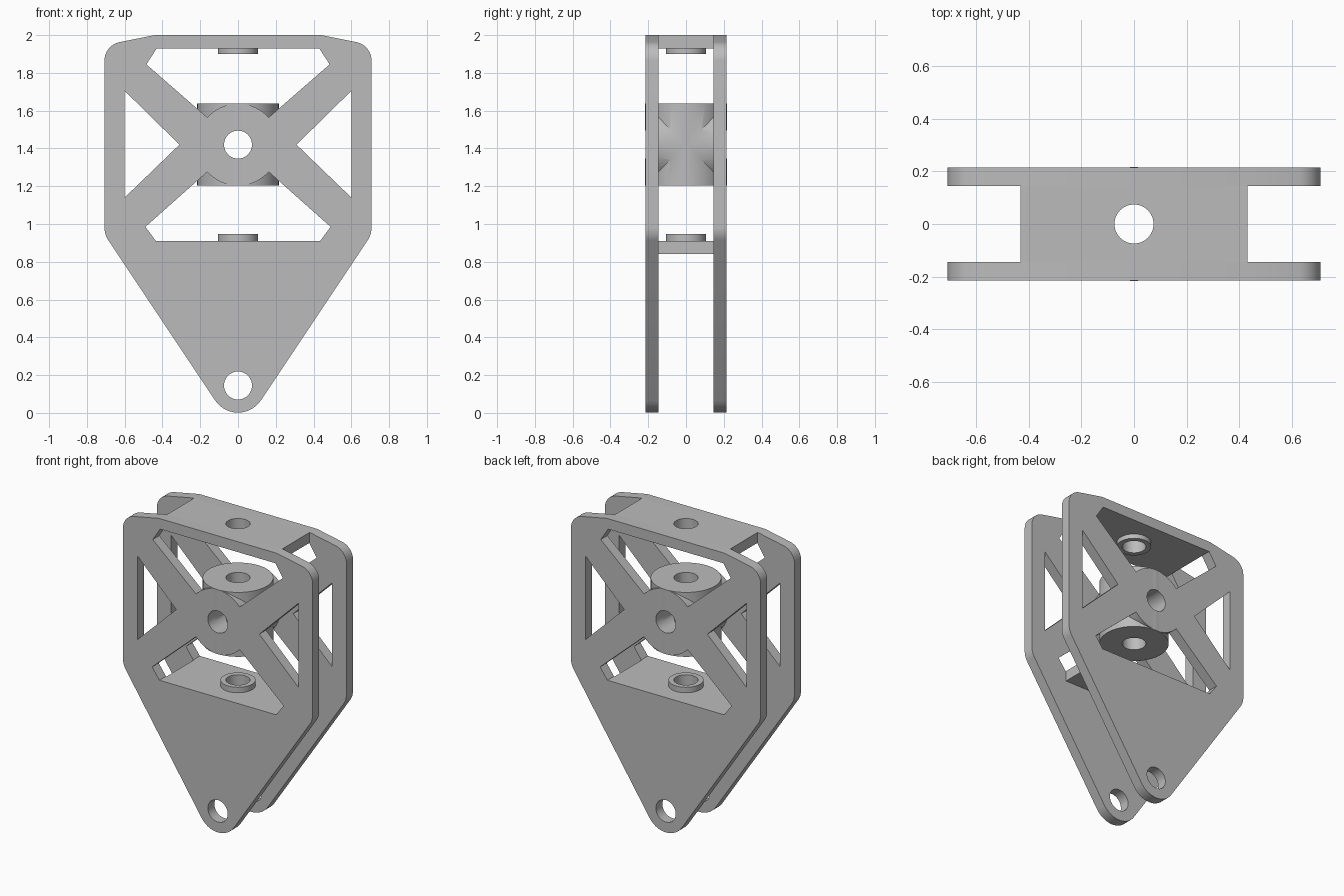
import bpy
from math import sin, cos, pi, tan, atan2, radians
from mathutils import Vector

cube = bpy.data.objects.get("Cube")
if cube:
    bpy.data.objects.remove(cube, do_unlink=True)

PLATE_Y, PLATE_HALF = 0.18, 0.035   # plate centre offset, half thickness
HUB_Z, HUB_R, BORE = 1.42, 0.215, 0.074

grey = bpy.data.materials.new("plain grey")
grey.use_nodes = True
grey.diffuse_color = (0.5, 0.5, 0.5, 1)
grey.node_tree.nodes["Principled BSDF"].inputs["Base Color"].default_value = (0.5, 0.5, 0.5, 1)


def finish(obj, name):
    obj.name = name
    obj.data.materials.clear()
    obj.data.materials.append(grey)
    bpy.ops.object.select_all(action='DESELECT')
    obj.select_set(True)
    bpy.context.view_layer.objects.active = obj
    bpy.ops.object.shade_smooth_by_angle(angle=radians(30))
    return obj


def cylinder(radius, depth, z, along_y=False):
    bpy.ops.mesh.primitive_cylinder_add(
        vertices=64, radius=radius, depth=depth, location=(0, 0, z),
        rotation=(pi / 2 if along_y else 0, 0, 0))
    return bpy.context.object


def box(size, z):
    bpy.ops.mesh.primitive_cube_add(size=1, location=(0, 0, z))
    obj = bpy.context.object
    obj.scale = size
    bpy.ops.object.transform_apply(location=False, rotation=False, scale=True)
    return obj


def combine(obj, other, operation):
    mod = obj.modifiers.new("combine", 'BOOLEAN')
    mod.operation, mod.solver, mod.object = operation, 'EXACT', other
    bpy.context.view_layer.objects.active = obj
    bpy.ops.object.modifier_apply(modifier=mod.name)
    bpy.data.objects.remove(other, do_unlink=True)


def drill(obj):
    combine(obj, cylinder(BORE, 4, 1), 'DIFFERENCE')


def arc(cx, cz, r, a0, a1, steps):
    return [(cx + r * cos(a0 + (a1 - a0) * i / steps),
             cz + r * sin(a0 + (a1 - a0) * i / steps)) for i in range(steps + 1)]


def circle(cz, r):
    return arc(0, cz, r, 0, 2 * pi, 48)[:-1]


def rounded(corners):
    """Closed outline from (x, z, fillet radius) corners."""
    pts = []
    for i, (x, z, r) in enumerate(corners):
        p = Vector((x, z))
        if r == 0:
            pts.append((x, z))
            continue
        d0 = (Vector(corners[i - 1][:2]) - p).normalized()
        d1 = (Vector(corners[(i + 1) % len(corners)][:2]) - p).normalized()
        half = d0.angle(d1) / 2
        centre = p + (d0 + d1).normalized() * r / sin(half)
        s, e = p + d0 * r / tan(half) - centre, p + d1 * r / tan(half) - centre
        a0 = atan2(s.y, s.x)
        turn = (atan2(e.y, e.x) - a0 + pi) % (2 * pi) - pi
        pts += arc(centre.x, centre.y, r, a0, a0 + turn, 14)
    return pts


# Plate outline and window shapes
right_side = [(0.707, 0.945, 0.12), (0.707, 1.947, 0.1), (0.44, 2.0, 0)]
outline = rounded([(0, -0.115, 0.145)] + right_side
                  + [(-x, z, r) for x, z, r in reversed(right_side)])
a = radians(41.5)
top_window = [(-0.485, 1.845), (-0.43, 1.93), (0.43, 1.93), (0.485, 1.845)] \
    + arc(0, HUB_Z, 0.217, a, pi - a, 24)
low_window = [(-0.49, 0.985), (-0.435, 0.91), (0.435, 0.91), (0.49, 0.985)] \
    + arc(0, HUB_Z, 0.217, -a, a - pi, 24)
side_window = [(0.6, 1.705), (0.6, 1.14), (0.31, 1.42)]
loops = [outline, top_window, low_window, side_window,
         [(-x, z) for x, z in side_window], circle(HUB_Z, BORE), circle(0.145, BORE)]


def plate(name, y):
    curve = bpy.data.curves.new(name, 'CURVE')
    curve.dimensions, curve.fill_mode, curve.extrude = '2D', 'BOTH', PLATE_HALF
    for loop in loops:
        spline = curve.splines.new('POLY')
        spline.points.add(len(loop) - 1)
        for point, (x, z) in zip(spline.points, loop):
            point.co = (x, z, 0, 1)
        spline.use_cyclic_u = True
    obj = bpy.data.objects.new(name, curve)
    bpy.context.collection.objects.link(obj)
    obj.location.y, obj.rotation_euler.x = y, pi / 2
    bpy.ops.object.select_all(action='DESELECT')
    obj.select_set(True)
    bpy.context.view_layer.objects.active = obj
    bpy.ops.object.convert(target='MESH')
    obj = bpy.context.object
    # weld the caps to the walls
    weld = obj.modifiers.new("weld", 'WELD')
    weld.merge_threshold = 0.0005
    bpy.ops.object.modifier_apply(modifier=weld.name)
    finish(obj, name)


plate("front_plate", -PLATE_Y)
plate("back_plate", PLATE_Y)

# Crossed-cylinder hub, bored both ways
hub = cylinder(HUB_R + 0.001, 0.434, HUB_Z)
combine(hub, cylinder(HUB_R, 0.3, HUB_Z, True), 'UNION')
combine(hub, cylinder(BORE, 1, HUB_Z, True), 'DIFFERENCE')
drill(hub)
finish(hub, "hub")

# Cross members joining the plates, and their collars
for name, z, collar_z, collar_h in (("top_bridge", 1.965, 1.915, 0.032),
                                    ("lower_shelf", 0.875, 0.928, 0.038)):
    bridge = box((0.862, 0.292, 0.07), z)
    drill(bridge)
    finish(bridge, name)
    collar = cylinder(0.107, collar_h, collar_z)
    drill(collar)
    finish(collar, name + "_collar")
